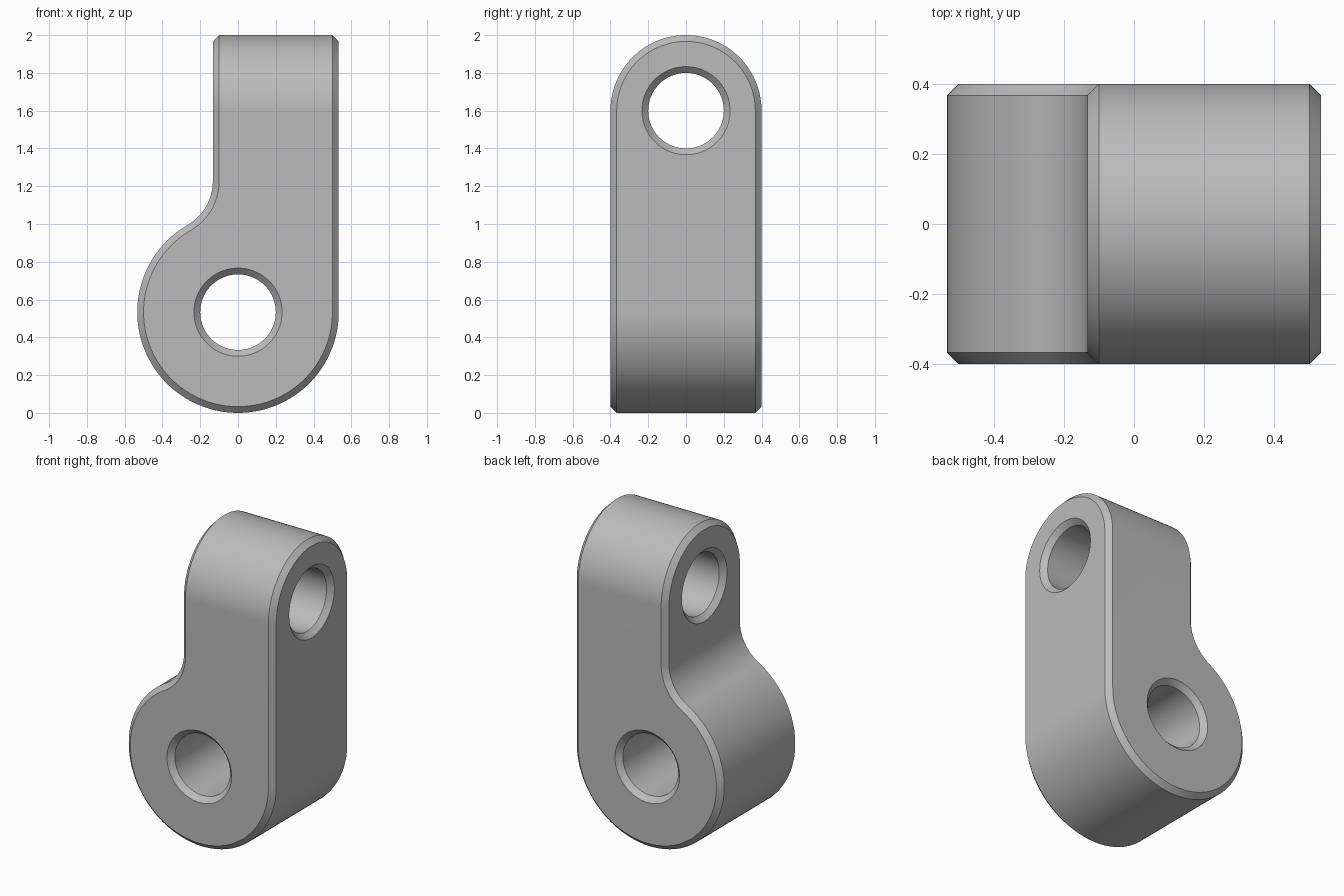
import bpy, bmesh
from math import cos, sin, radians, sqrt

if "Cube" in bpy.data.objects:
    bpy.data.objects.remove(bpy.data.objects["Cube"], do_unlink=True)

R = 8 / 15            # lower eye radius, also half the body width
TOP_R = 0.4           # upper eye radius, also half the body depth
TOP_Z = 1.6           # upper eye centre height
LEFT = -R / 4         # flat flank of the neck
FILLET = R / 2        # neck blend radius
BORE = 0.2
C = 1 / 30            # chamfer

grey = bpy.data.materials.new("plain grey")
grey.use_nodes = True
grey.diffuse_color = (0.5, 0.5, 0.5, 1)
grey.node_tree.nodes["Principled BSDF"].inputs["Base Color"].default_value = grey.diffuse_color


def arc(cx, cz, r, a0, a1, n):
    angles = [radians(a0 + (a1 - a0) * i / n) for i in range(n + 1)]
    return [(cx + r * cos(a), cz + r * sin(a)) for a in angles]


def lower_outline(inset):
    fx = LEFT - FILLET
    fz = R + sqrt((R + FILLET) ** 2 - fx ** 2)
    return ([(R - inset, TOP_Z)]
            + arc(0, R, R - inset, 0, -240, 96)
            + arc(fx, fz, FILLET + inset, -60, 0, 24)
            + [(LEFT + inset, TOP_Z)])


def upper_outline(inset):
    return arc(0, TOP_Z, TOP_R - inset, 0, 180, 72)


def circle_outline(inset):
    return arc(0, 0, BORE - inset, 0, 360, 96)[:-1]


def loft(bm, sections, place, closed=False):
    """Skin between outlines placed at given depths, with end caps."""
    rings = [[bm.verts.new(place(u, v, d)) for u, v in pts] for pts, d in sections]
    n = len(rings[0])
    for a, b in zip(rings, rings[1:]):
        for i in range(n if closed else n - 1):
            j = (i + 1) % n
            bm.faces.new((a[i], a[j], b[j], b[i]))
    bm.faces.new(rings[0])
    bm.faces.new(rings[-1])


def chamfered(outline, half):
    return [(outline(C), -half), (outline(0), C - half),
            (outline(0), half - C), (outline(C), half)]


def finish(bm, name):
    bmesh.ops.recalc_face_normals(bm, faces=bm.faces)
    mesh = bpy.data.meshes.new(name)
    bm.to_mesh(mesh)
    bm.free()
    mesh.materials.append(grey)
    obj = bpy.data.objects.new(name, mesh)
    bpy.context.collection.objects.link(obj)
    return obj


# Body: lower eye and neck, welded to the arched upper eye
bm = bmesh.new()
loft(bm, chamfered(lower_outline, TOP_R), lambda u, v, d: (u, d, v))
mid, half = (R + LEFT) / 2, (R - LEFT) / 2
loft(bm, chamfered(upper_outline, half), lambda u, v, d: (mid + d, u, v))
bmesh.ops.remove_doubles(bm, verts=bm.verts, dist=1e-4)
bmesh.ops.recalc_face_normals(bm, faces=bm.faces)
# Merge each flat flank across the weld
seam = [e for e in bm.edges if len(e.link_faces) == 2
        and all(abs(v.co.z - TOP_Z) < 1e-4 for v in e.verts)
        and all(abs(f.normal.x) > 0.999 for f in e.link_faces)]
bmesh.ops.dissolve_edges(bm, edges=seam, use_verts=False)
body = finish(bm, "link_body")


def bore(name, half, place):
    """Cut a through hole with countersunk rims."""
    over = 0.05
    sections = [(circle_outline(-C - over), -half - over), (circle_outline(0), C - half),
                (circle_outline(0), half - C), (circle_outline(-C - over), half + over)]
    cut = bmesh.new()
    loft(cut, sections, place, closed=True)
    cutter = finish(cut, name)
    cutter.hide_render = True
    mod = body.modifiers.new(name, 'BOOLEAN')
    mod.operation, mod.solver, mod.object = 'DIFFERENCE', 'EXACT', cutter
    bpy.ops.object.modifier_apply(modifier=name)
    bpy.data.objects.remove(cutter, do_unlink=True)


bpy.ops.object.select_all(action='DESELECT')
bpy.context.view_layer.objects.active = body
body.select_set(True)
bore("lower_bore", TOP_R, lambda u, v, d: (u, d, R + v))
bore("upper_bore", half, lambda u, v, d: (mid + d, u, TOP_Z + v))
bpy.ops.object.shade_smooth_by_angle(angle=radians(30))
